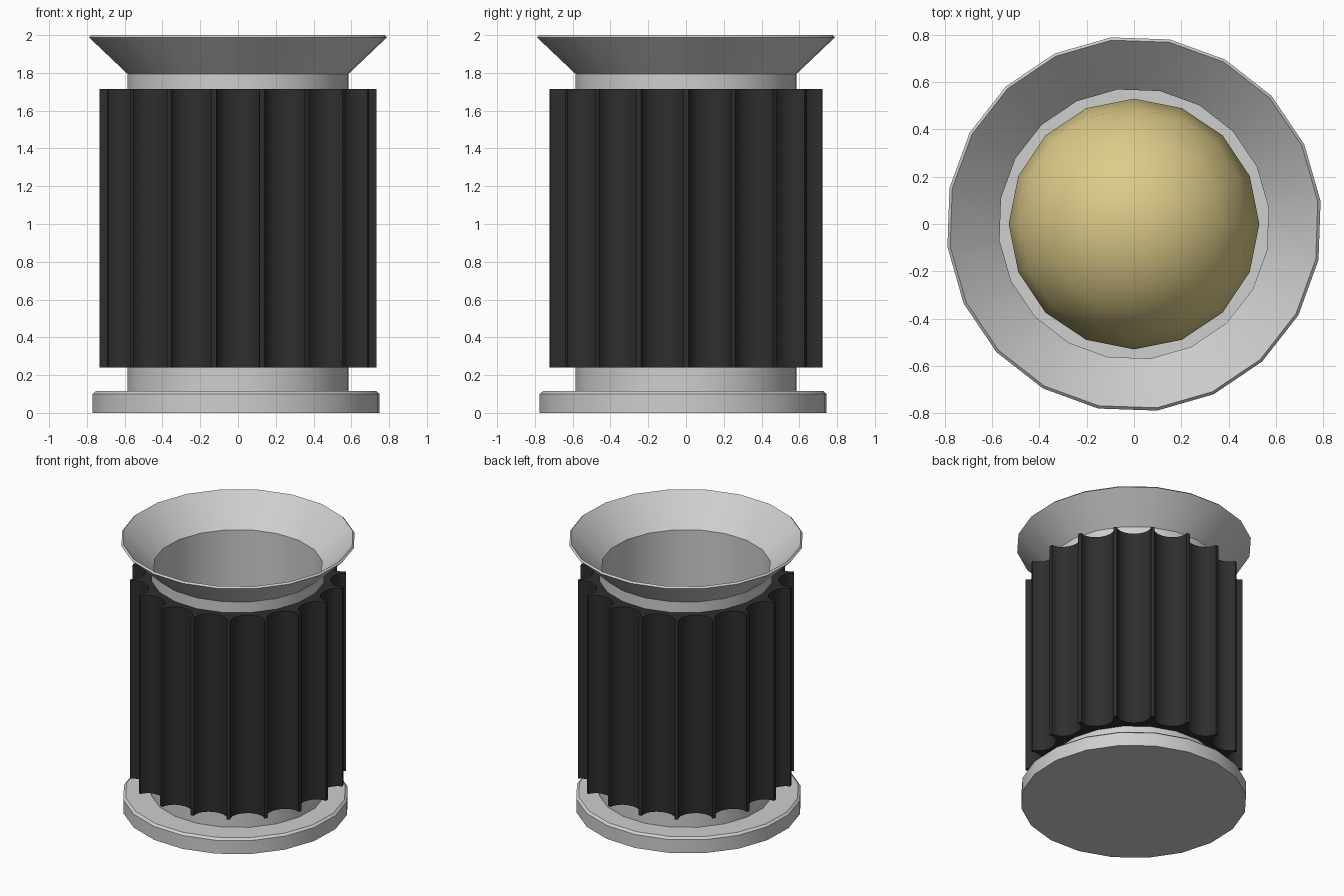
import bpy, bmesh, math

if "Cube" in bpy.data.objects:
    bpy.data.objects.remove(bpy.data.objects["Cube"])


def material(name, color):
    m = bpy.data.materials.new(name)
    m.diffuse_color = (*color, 1)
    m.use_nodes = True
    m.node_tree.nodes["Principled BSDF"].inputs["Base Color"].default_value = m.diffuse_color
    return m


metal = material("light_grey_metal", (0.62, 0.62, 0.62))
rubber = material("black_rubber", (0.027, 0.027, 0.027))
yellow = material("pale_yellow", (0.72, 0.60, 0.25))


def finish(bm, name, mat, angle=30):
    bmesh.ops.recalc_face_normals(bm, faces=bm.faces)
    me = bpy.data.meshes.new(name)
    bm.to_mesh(me)
    bm.free()
    ob = bpy.data.objects.new(name, me)
    bpy.context.collection.objects.link(ob)
    me.materials.append(mat)
    bpy.ops.object.select_all(action='DESELECT')
    ob.select_set(True)
    bpy.context.view_layer.objects.active = ob
    bpy.ops.object.shade_smooth_by_angle(angle=math.radians(angle))
    return ob


def lathe(name, profile, mat, closed, sides=20, turn=7):
    """Spin an (r, z) profile; open profiles get end caps."""
    bm = bmesh.new()
    rings = []
    for r, z in profile:
        rings.append([bm.verts.new((r * math.cos(a), r * math.sin(a), z))
                      for a in (math.radians(turn) + i * math.tau / sides
                                for i in range(sides))])
    pairs = list(zip(rings, rings[1:]))
    if closed:
        pairs.append((rings[-1], rings[0]))
    else:
        bm.faces.new(rings[0])
        bm.faces.new(rings[-1])
    for lo, hi in pairs:
        for i in range(sides):
            j = (i + 1) % sides
            bm.faces.new((lo[i], lo[j], hi[j], hi[i]))
    return finish(bm, name, mat)


# Base disc with a bevelled top edge
base = lathe("base", [(0.765, 0), (0.765, 0.10), (0.748, 0.115)], metal, False)
base.location = (-0.01, -0.015, 0)

# Thin tube that opens into the flared rim
lathe("flared_tube", [(0.59, 0.11), (0.59, 1.795), (0.795, 1.988), (0.783, 2.0),
                      (0.573, 1.795), (0.573, 0.11)], metal, True)

# Fluted grip: 18 concave scallops between narrow ridges
FLUTES, STEPS, R, DEPTH = 18, 10, 0.735, 0.095
half_chord = R * math.sin(math.pi / FLUTES) - 0.0125
mid = R * math.cos(math.pi / FLUTES)
bm = bmesh.new()
columns = []
for k in range(FLUTES):
    c = (k + 0.5) * math.tau / FLUTES
    for s in range(STEPS + 1):
        t = math.pi * s / STEPS
        u, v = mid - DEPTH * math.sin(t), -half_chord * math.cos(t)
        x = u * math.cos(c) - v * math.sin(c)
        y = u * math.sin(c) + v * math.cos(c)
        f = 0.58 / math.hypot(x, y)
        columns.append([bm.verts.new(p) for p in (
            (x * f, y * f, 0.24), (x, y, 0.24), (x, y, 1.715), (x * f, y * f, 1.715))])
for i, a in enumerate(columns):
    b = columns[(i + 1) % len(columns)]
    for j in range(4):
        n = (j + 1) % 4
        bm.faces.new((a[j], b[j], b[n], a[n]))
finish(bm, "fluted_grip", rubber)

# Ball inside the tube
bm = bmesh.new()
bmesh.ops.create_uvsphere(bm, u_segments=16, v_segments=8, radius=0.53)
ball = finish(bm, "inner_ball", yellow, 60)
ball.location = (0, 0, 0.64)
